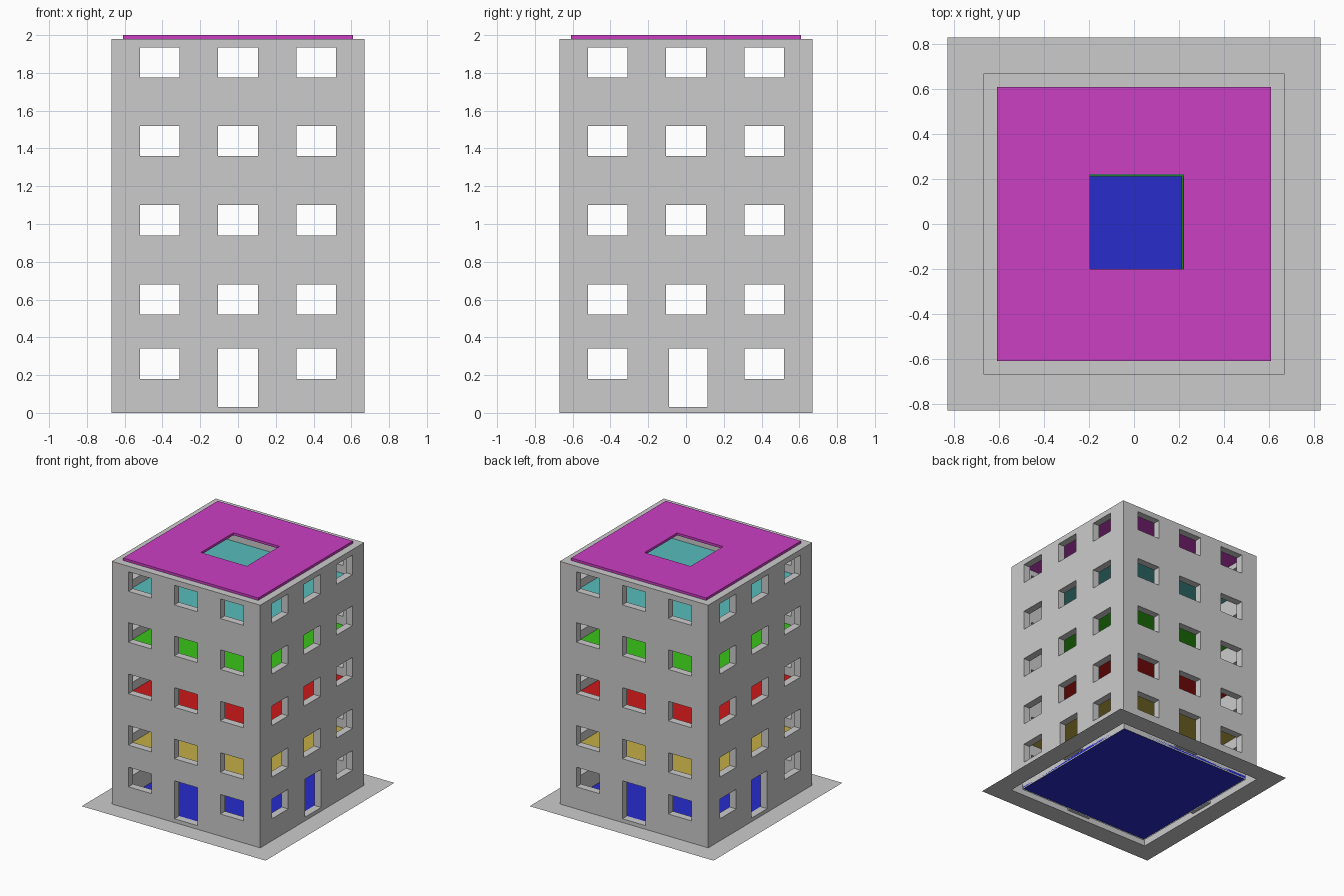
import bpy, bmesh
from mathutils import Matrix

if "Cube" in bpy.data.objects:
    bpy.data.objects.remove(bpy.data.objects["Cube"])

OUT, INN, TOP = 0.67, 0.61, 1.98   # wall outer/inner half width, wall height


def finish(name, bm, colour=None, recalc=True):
    bmesh.ops.remove_doubles(bm, verts=bm.verts, dist=1e-4)
    if recalc:
        bmesh.ops.recalc_face_normals(bm, faces=bm.faces)
    bmesh.ops.dissolve_limit(bm, angle_limit=0.01, verts=bm.verts, edges=bm.edges)
    me = bpy.data.meshes.new(name)
    bm.to_mesh(me)
    bm.free()
    ob = bpy.data.objects.new(name, me)
    bpy.context.collection.objects.link(ob)
    if colour:
        mat = bpy.data.materials.new(name + "_colour")
        mat.diffuse_color = (*colour, 1)
        mat.use_nodes = True
        mat.node_tree.nodes["Principled BSDF"].inputs["Base Color"].default_value = mat.diffuse_color
        me.materials.append(mat)
    return ob


def quad(bm, pts, m=Matrix()):
    return bm.faces.new([bm.verts.new(m @ Matrix.Translation(p).translation) for p in pts])


def rect(x0, x1, y0, y1, z):
    return [(x0, y0, z), (x1, y0, z), (x1, y1, z), (x0, y1, z)]


def ring(bm, outer, inner):
    for i in range(4):
        j = (i + 1) % 4
        quad(bm, [outer[i], outer[j], inner[j], inner[i]])


# Openings: three windows per storey, door in the middle of the ground floor
def openings(door):
    cols = [(-0.52, -0.31), (-0.105, 0.105), (0.31, 0.52)]
    rows = [(z, z + 0.16) for z in (0.18, 0.52, 0.94, 1.36, 1.775)]
    rects = [(*c, *r) for c in cols for r in rows if not (c is cols[1] and r is rows[0])]
    return rects + [(*door, 0.03, 0.34)]


# One wall with openings, built facing -y, then turned into place by m
def wall(bm, rects, m):
    us = sorted({u for r in rects for u in r[:2]} | {-OUT, -INN, INN, OUT})
    zs = sorted({z for r in rects for z in r[2:]} | {0, TOP})

    def is_open(i, k):
        if not (0 <= i < len(us) - 1 and 0 <= k < len(zs) - 1):
            return False
        u, z = (us[i] + us[i + 1]) / 2, (zs[k] + zs[k + 1]) / 2
        return any(a < u < b and c < z < d for a, b, c, d in rects)

    for i in range(len(us) - 1):
        for k in range(len(zs) - 1):
            a, b, c, d = us[i], us[i + 1], zs[k], zs[k + 1]
            if not is_open(i, k):
                quad(bm, [(a, -OUT, c), (b, -OUT, c), (b, -OUT, d), (a, -OUT, d)], m)
                if abs(a + b) / 2 < INN:
                    quad(bm, [(a, -INN, c), (a, -INN, d), (b, -INN, d), (b, -INN, c)], m)
                continue
            # reveals around the opening
            for di, dk, p, q in ((-1, 0, (a, c), (a, d)), (1, 0, (b, d), (b, c)),
                                 (0, -1, (b, c), (a, c)), (0, 1, (a, d), (b, d))):
                if not is_open(i + di, k + dk):
                    quad(bm, [(p[0], -OUT, p[1]), (q[0], -OUT, q[1]),
                              (q[0], -INN, q[1]), (p[0], -INN, p[1])], m)


# Hollow wall shell, open at the bottom
bm = bmesh.new()
front, side = openings((-0.105, 0.105)), openings((-0.09, 0.115))
turn = Matrix.Rotation(1.5707963268, 4, 'Z')
flip_x, flip_y = Matrix.Diagonal((-1, 1, 1, 1)), Matrix.Diagonal((1, -1, 1, 1))
for rects, m in ((front, Matrix()), (front, flip_y), (side, turn), (side, flip_x @ turn)):
    wall(bm, rects, m)
ring(bm, rect(-OUT, OUT, -OUT, OUT, TOP), rect(-INN, INN, -INN, INN, TOP))
finish("walls", bm)

# Flat pavement around the foot
bm = bmesh.new()
ring(bm, rect(-0.83, 0.83, -0.83, 0.83, 0), rect(-OUT, OUT, -OUT, OUT, 0))
finish("pavement", bm, recalc=False)


# Floor slab, with a stairwell hole unless hole is None
def slab(name, top, colour, hole):
    bm = bmesh.new()
    lo, hi = (rect(-INN, INN, -INN, INN, z) for z in (top - 0.02, top))
    loops = [(lo, hi)]
    if hole:
        hlo, hhi = (rect(*hole, z) for z in (top - 0.02, top))
        ring(bm, lo, hlo)
        ring(bm, hi, hhi)
        loops.append((hlo, hhi))
    else:
        quad(bm, lo)
        quad(bm, hi)
    for a, b in loops:
        for i in range(4):
            j = (i + 1) % 4
            quad(bm, [a[i], a[j], b[j], b[i]])
    finish(name, bm, colour)


slab("ground_floor", 0.03, (0.02, 0.025, 0.6), None)
slab("first_floor", 0.45, (0.55, 0.42, 0.06), (-0.2, 0.215, -0.2, 0.215))
slab("second_floor", 0.87, (0.6, 0.01, 0.01), (-0.2, 0.212, -0.2, 0.215))
slab("third_floor", 1.29, (0.04, 0.55, 0.01), (-0.2, 0.215, -0.2, 0.212))
slab("fourth_floor", 1.71, (0.1, 0.5, 0.5), (-0.2, 0.218, -0.2, 0.217))
slab("roof", 2.0, (0.6, 0.05, 0.55), (-0.195, 0.22, -0.2, 0.22))
